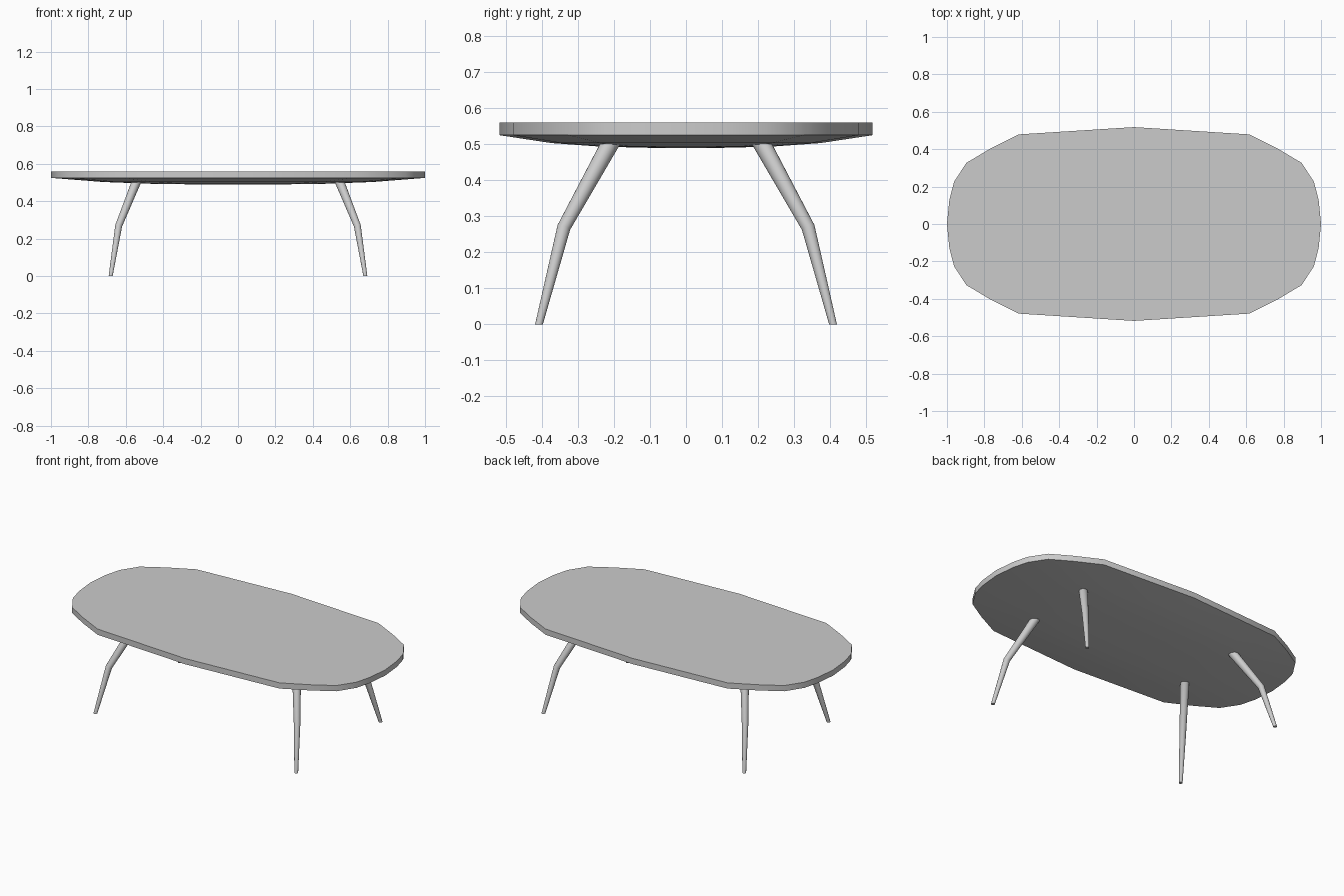
import bpy, bmesh, math
from mathutils import Vector

if "Cube" in bpy.data.objects:
    bpy.data.objects.remove(bpy.data.objects["Cube"])


def finish(bm, name):
    bmesh.ops.recalc_face_normals(bm, faces=bm.faces)
    mesh = bpy.data.meshes.new(name)
    bm.to_mesh(mesh)
    bm.free()
    obj = bpy.data.objects.new(name, mesh)
    bpy.context.collection.objects.link(obj)
    bpy.ops.object.select_all(action='DESELECT')
    bpy.context.view_layer.objects.active = obj
    obj.select_set(True)
    bpy.ops.object.shade_smooth_by_angle(angle=math.radians(30))
    return obj


def loft(rings, name):
    """Skin a stack of closed rings and cap both ends."""
    bm = bmesh.new()
    loops = [[bm.verts.new(p) for p in ring] for ring in rings]
    n = len(loops[0])
    for a, b in zip(loops, loops[1:]):
        for i in range(n):
            j = (i + 1) % n
            bm.faces.new((a[i], a[j], b[j], b[i]))
    bm.faces.new(loops[0])
    bm.faces.new(loops[-1])
    return finish(bm, name)


# Table top: one quarter of the outline, reflected into a full loop
quarter = [(1, 0), (0.987, 0.13), (0.962, 0.226), (0.896, 0.327),
           (0.77, 0.402), (0.617, 0.479), (0, 0.518)]
half = quarter + [(-x, y) for x, y in reversed(quarter[:-1])]
outline = half + [(-x, -y) for x, y in half[1:-1]]

# Flat top, upright rim, shallow dished underside
sections = [(1, 0.56), (1, 0.525), (0.72, 0.503), (0.45, 0.493), (0.2, 0.49)]
loft([[(x * s, y * s, z) for x, y in outline] for s, z in sections], "table_top")


def leg(sx, sy, name, sides=20):
    """Tapered, bent leg with a mitred knee and a level foot."""
    path = [Vector((sx * x, sy * y, z)) for x, y, z in
            ((0.542, 0.207, 0.507), (0.638, 0.339, 0.269), (0.681, 0.408, 0))]
    upper = (path[1] - path[0]).normalized()
    lower = (path[2] - path[1]).normalized()
    up = Vector((0, 0, 1))
    cuts = [(path[0], upper, up, 0.025),
            (path[1], upper, upper + lower, 0.0185),
            (path[2], lower, up, 0.0105)]
    rings = []
    for centre, along, plane, radius in cuts:
        u = along.cross(up).normalized()
        v = along.cross(u)
        ring = []
        for i in range(sides):
            a = math.tau * i / sides
            p = radius * (u * math.cos(a) + v * math.sin(a))
            ring.append(centre + p - along * (p.dot(plane) / along.dot(plane)))
        rings.append(ring)
    return loft(rings, name)


# Four splayed legs
for sx, side in ((-1, "left"), (1, "right")):
    for sy, end in ((-1, "front"), (1, "back")):
        leg(sx, sy, f"{end}_{side}_leg")
